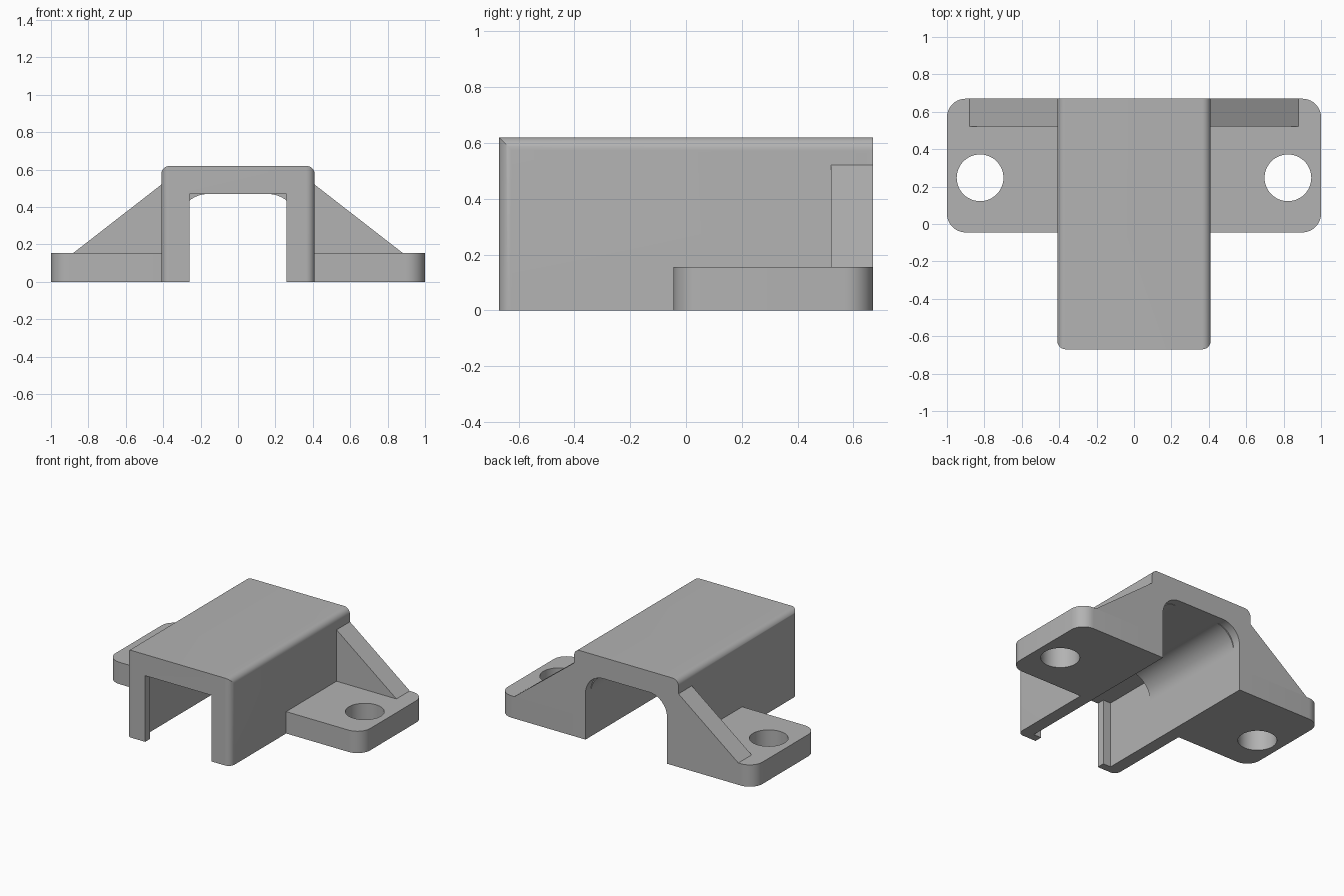
import bpy, bmesh, math
from mathutils import Vector

if "Cube" in bpy.data.objects:
    bpy.data.objects.remove(bpy.data.objects["Cube"])

grey = bpy.data.materials.new("plain grey")
grey.use_nodes = True
grey.diffuse_color = (0.45, 0.45, 0.45, 1)
grey.node_tree.nodes["Principled BSDF"].inputs["Base Color"].default_value = grey.diffuse_color

BACK, FRONT = 0.67, -0.67
WALL, INNER, CEILING, TOP = 0.41, 0.32, 0.47, 0.62


def arc(cx, cy, r, start, end, steps=10):
    """Points along an arc, angles in degrees."""
    angles = [math.radians(start + (end - start) * i / steps) for i in range(steps + 1)]
    return [(cx + r * math.cos(a), cy + r * math.sin(a)) for a in angles]


def prism(name, points, low, high, axis):
    """Extrude a closed profile along y (points are x, z) or z (points are x, y)."""
    place = (lambda a, b, d: Vector((a, d, b))) if axis == "y" else (lambda a, b, d: Vector((a, b, d)))
    bm = bmesh.new()
    face = bm.faces.new([bm.verts.new(place(a, b, low)) for a, b in points])
    new = bmesh.ops.extrude_face_region(bm, geom=[face])["geom"]
    shift = place(0, 0, high - low)
    bmesh.ops.translate(bm, vec=shift, verts=[g for g in new if isinstance(g, bmesh.types.BMVert)])
    bmesh.ops.recalc_face_normals(bm, faces=bm.faces)
    mesh = bpy.data.meshes.new(name)
    bm.to_mesh(mesh)
    bm.free()
    mesh.materials.append(grey)
    obj = bpy.data.objects.new(name, mesh)
    bpy.context.collection.objects.link(obj)
    return obj


def arch(half, top, r, bottom):
    """Upright profile with rounded upper corners."""
    if r == 0:
        return [(-half, bottom), (half, bottom), (half, top), (-half, top)]
    return ([(-half, bottom), (half, bottom)] + arc(half - r, top - r, r, 0, 90)
            + arc(r - half, top - r, r, 90, 180))


def select_only(obj):
    bpy.ops.object.select_all(action="DESELECT")
    obj.select_set(True)
    bpy.context.view_layer.objects.active = obj


def combine(obj, cutter, operation="DIFFERENCE"):
    mod = obj.modifiers.new("cut", "BOOLEAN")
    mod.operation, mod.solver, mod.object = operation, "EXACT", cutter
    select_only(obj)
    bpy.ops.object.modifier_apply(modifier=mod.name)
    bpy.data.objects.remove(cutter)


def mirror(obj):
    obj.modifiers.new("mirror", "MIRROR").use_clip = False


# Housing: rounded along the top edges and the front uprights
r = 0.045
housing = prism("housing", arch(WALL, TOP, r, 0), FRONT, BACK, "y")
plan = ([(WALL, 1), (-WALL, 1)] + arc(r - WALL, FRONT + r, r, 180, 270)
        + arc(WALL - r, FRONT + r, r, 270, 360))
combine(housing, prism("plan", plan, -1, 1, "z"), "INTERSECT")

# Tunnel: front lip slot, square pocket, rounded channel, wider rear rim
tunnel = [
    (0.26, 0, -1, -0.6),
    (INNER, 0, -0.615, -0.22),
    (INNER, 0.16, -0.4, 1),
    (INNER, 0.14, 0.61, 1),
]
for half, radius, start, end in tunnel:
    combine(housing, prism("tunnel_cutter", arch(half, CEILING, radius, -0.3), start, end, "y"))

# Mounting flanges with a bolt hole on each side
c, y0, thick = 0.1, -0.045, 0.155
outline = ([(WALL, BACK), (WALL, y0)] + arc(1 - c, y0 + c, c, -90, 0)
           + arc(1 - c, BACK - c, c, 0, 90))
flange = prism("mounting_flanges", outline, 0, thick, "z")
combine(flange, prism("hole_cutter", arc(0.823, 0.247, 0.125, 0, 360, 48)[:-1], -1, 1, "z"))
mirror(flange)

# Sloping rear ribs
rib = prism("sloping_ribs", [(WALL, thick), (0.88, thick), (WALL, 0.52)], 0.52, BACK, "y")
mirror(rib)

for obj in (housing, flange, rib):
    select_only(obj)
    bpy.ops.object.shade_smooth_by_angle(angle=math.radians(30))
